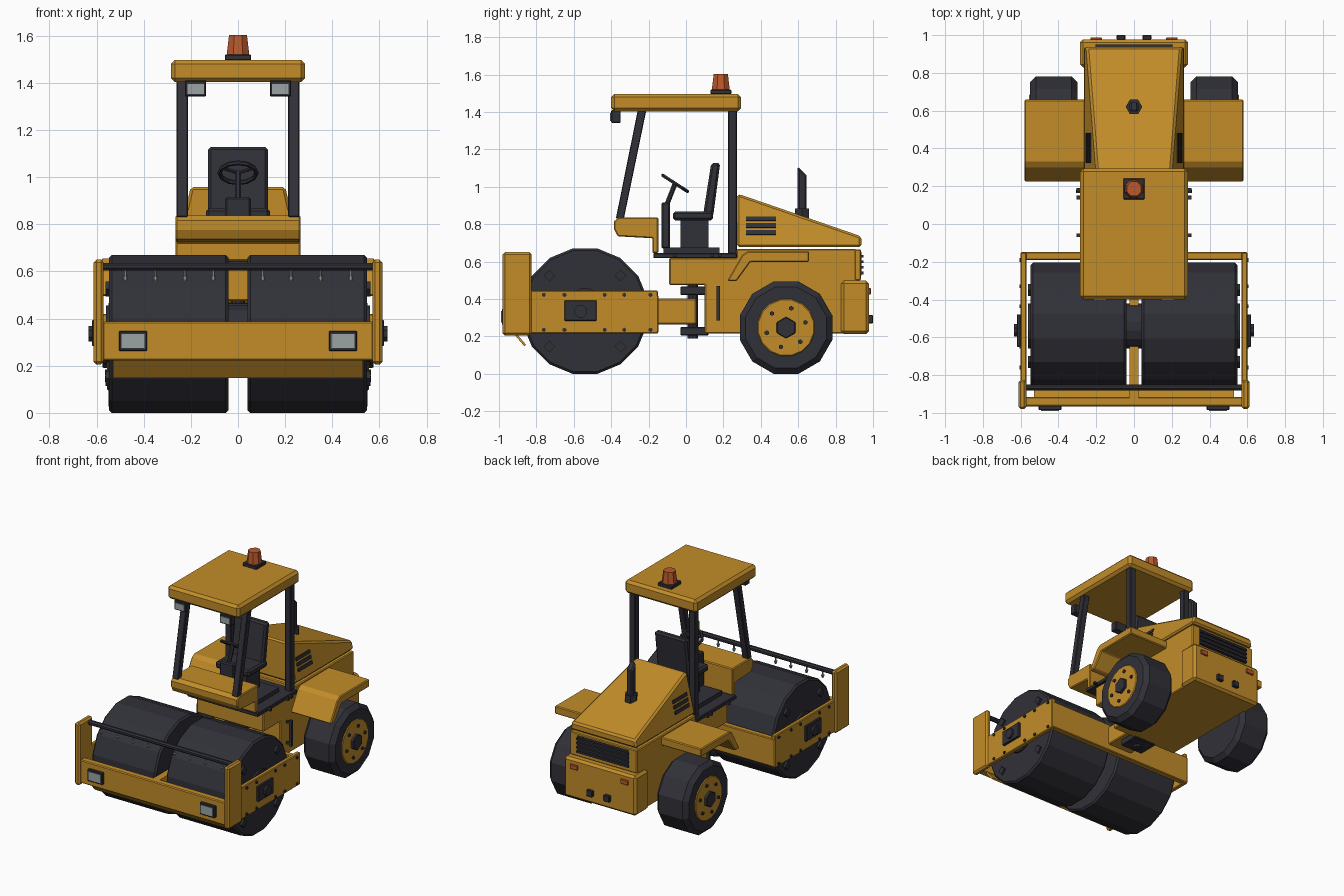
import bpy, bmesh, math
from mathutils import Matrix, Vector

if "Cube" in bpy.data.objects:
    bpy.data.objects.remove(bpy.data.objects["Cube"])


def material(name, rgb):
    m = bpy.data.materials.new(name)
    m.diffuse_color = (*rgb, 1)
    m.use_nodes = True
    m.node_tree.nodes["Principled BSDF"].inputs["Base Color"].default_value = m.diffuse_color
    return m


YELLOW = material("yellow paint", (0.54, 0.265, 0.022))
DARK = material("dark rubber and steel", (0.03, 0.03, 0.04))
GREY = material("lamp glass", (0.33, 0.37, 0.37))
ORANGE = material("orange lens", (0.50, 0.10, 0.025))


def finish(name, bm, mat, bevel=0.0):
    bmesh.ops.recalc_face_normals(bm, faces=bm.faces)
    me = bpy.data.meshes.new(name)
    bm.to_mesh(me)
    bm.free()
    me.materials.append(mat)
    ob = bpy.data.objects.new(name, me)
    bpy.context.collection.objects.link(ob)
    if bevel:
        mod = ob.modifiers.new("edge bevel", 'BEVEL')
        mod.width = bevel
        mod.segments = 1
        mod.limit_method = 'ANGLE'
        mod.angle_limit = math.radians(50)
    return ob


def box(name, x, y, z, mat, bevel=0.0, rot=None):
    """Box from ranges; rot is an optional (angle, axis) about its centre."""
    bm = bmesh.new()
    bmesh.ops.create_cube(bm, size=1)
    size = Vector((x[1] - x[0], y[1] - y[0], z[1] - z[0]))
    mid = Vector((x[1] + x[0], y[1] + y[0], z[1] + z[0])) / 2
    r = Matrix.Rotation(rot[0], 4, rot[1]) if rot else Matrix()
    bm.transform(Matrix.Translation(mid) @ r @ Matrix.Diagonal((*[abs(s) for s in size], 1)))
    return finish(name, bm, mat, bevel)


def prism(name, profile, x, mat, bevel=0.0, taper=None):
    """Extrude a (y, z) profile between two x values; taper(z) overrides half width."""
    bm = bmesh.new()
    rings = []
    for xx in x:
        s = math.copysign(1, xx)
        rings.append([bm.verts.new((s * taper(z) if taper else xx, y, z)) for y, z in profile])
    n = len(profile)
    for i in range(n):
        j = (i + 1) % n
        bm.faces.new((rings[0][i], rings[0][j], rings[1][j], rings[1][i]))
    bm.faces.new(rings[0])
    bm.faces.new(rings[1])
    return finish(name, bm, mat, bevel)


def cyl(name, a, b, r, n, mat, bevel=0.0, r2=None, flat=True):
    """Cylinder from point a to b; flat gives a flat side instead of a corner."""
    a, b = Vector(a), Vector(b)
    d = b - a
    k = 1 / math.cos(math.pi / n) if flat else 1
    bm = bmesh.new()
    bmesh.ops.create_cone(bm, cap_ends=True, segments=n, radius1=r * k,
                          radius2=(r if r2 is None else r2) * k, depth=d.length)
    spin = Matrix.Rotation(math.pi / n if flat else 0, 4, 'Z')
    if abs(d.normalized().x) > 0.99:
        turn = Matrix.Rotation(math.copysign(math.pi / 2, d.x), 4, 'Y')
    else:
        turn = d.to_track_quat('Z', 'Y').to_matrix().to_4x4()
    bm.transform(Matrix.Translation((a + b) / 2) @ turn @ spin)
    return finish(name, bm, mat, bevel)


SIDES = (1, -1)
DY, DZ = -0.54, 0.335   # drum axle
WY, WZ = 0.535, 0.247   # rear wheel axle

# Drums, drum axle, and their frame
cyl("drum_axle", (-0.56, DY, DZ), (0.56, DY, DZ), 0.12, 16, DARK)
for s in SIDES:
    cyl("drum", (s * 0.04, DY, DZ), (s * 0.547, DY, DZ), DZ, 16, DARK, 0.012)
    for dy in (-0.19, 0.19):
        for dz in (-0.19 - 0.0, 0.265):
            y, z = DY + dy, DZ + (dz if dz < 0 else 0.19)
            box("drum_lug", (s * 0.53, s * 0.562), (y - 0.022, y + 0.022), (z - 0.022, z + 0.022),
                DARK, rot=(math.pi / 4, 'X'))
    box("frame_side", (s * 0.57, s * 0.6), (-0.93, -0.15), (0.215, 0.445), YELLOW, 0.005)
    box("frame_end_plate", (s * 0.57, s * 0.612), (-0.98, -0.825), (0.205, 0.65), YELLOW, 0.012)
    box("hub_plate", (s * 0.6, s * 0.62), (-0.65, -0.478), (0.283, 0.393), DARK, 0.004)
    cyl("hub_boss", (s * 0.615, -0.563, DZ), (s * 0.635, -0.563, DZ), 0.033, 8, DARK)
    for y in (-0.76, -0.65, -0.435, -0.33, -0.19):
        for z in (0.235, 0.422):
            cyl("frame_bolt", (s * 0.597, y, z), (s * 0.607, y, z), 0.01, 6, DARK)
    # Front lamps
    box("front_lamp_frame", (s * 0.385, s * 0.505), (-0.985, -0.955), (0.263, 0.347), DARK, 0.004)
    box("front_lamp_glass", (s * 0.397, s * 0.493), (-0.99, -0.984), (0.275, 0.335), GREY)
    # Sprinkler nozzles
    for x in (0.105, 0.225, 0.35, 0.478):
        cyl("nozzle_pipe", (s * x, -0.865, 0.61), (s * x, -0.865, 0.56), 0.005, 6, GREY)
        cyl("nozzle_tip", (s * x, -0.865, 0.578), (s * x, -0.865, 0.56), 0.011, 6, GREY, r2=0.006)
box("front_beam", (-0.575, 0.575), (-0.965, -0.915), (0.222, 0.387), YELLOW, 0.006)
box("rear_beam", (-0.6, 0.6), (-0.19, -0.148), (0.22, 0.42), YELLOW, 0.005)
box("centre_bar", (-0.025, 0.025), (-0.93, -0.18), (0.345, 0.387), YELLOW)
prism("scraper", [(-0.93, 0.225), (-0.915, 0.225), (-0.855, 0.155), (-0.865, 0.148)],
      (-0.53, 0.53), YELLOW)
cyl("sprinkler_bar", (-0.575, -0.865, 0.62), (0.575, -0.865, 0.62), 0.016, 8, DARK)

# Articulated hitch
box("hitch_arm", (-0.1, 0.1), (-0.16, 0.055), (0.265, 0.402), YELLOW, 0.006)
cyl("hitch_pin", (0, 0.035, 0.19), (0, 0.035, 0.48), 0.028, 10, DARK)
for z in (0.205, 0.422):
    box("hitch_flange", (-0.09, 0.09), (-0.03, 0.12), (z, z + 0.045), DARK, 0.004)

# Rear chassis
prism("chassis", [(0.1, 0.215), (0.1, 0.475), (-0.09, 0.475), (-0.09, 0.62), (0.27, 0.62),
                  (0.27, 0.667), (0.91, 0.667), (0.91, 0.215)], (-0.265, 0.265), YELLOW, 0.006)
box("rear_bumper", (-0.285, 0.285), (0.828, 0.978), (0.212, 0.498), YELLOW, 0.016)
box("grille_surround", (-0.265, 0.265), (0.9, 0.935), (0.5, 0.665), YELLOW, 0.005)
box("grille_panel", (-0.205, 0.205), (0.93, 0.938), (0.525, 0.65), DARK)
for i in range(4):
    z = 0.532 + i * 0.03
    box("grille_slat", (-0.205, 0.205), (0.932, 0.95), (z, z + 0.014), DARK)
for s in SIDES:
    box("tail_lamp", (s * 0.17, s * 0.23), (0.975, 0.988), (0.425, 0.458), ORANGE, 0.003)
    box("tow_bracket", (s * 0.045, s * 0.092), (0.975, 1.0), (0.27, 0.315), DARK, 0.004)

# Hood with side vents and exhaust
LEAN = 0.23
hood_half = lambda z: 0.265 - (z - 0.678) * LEAN
prism("hood", [(0.272, 0.678), (0.272, 0.96), (0.3, 0.955), (0.937, 0.735), (0.937, 0.678)],
      (-1, 1), YELLOW, 0.012, hood_half)
for s in SIDES:
    for z in (0.755, 0.792, 0.829):
        x = s * hood_half(z)
        box("hood_vent", (x - 0.006, x + 0.006), (0.322, 0.482), (z - 0.012, z + 0.012), DARK,
            rot=(-s * math.atan(LEAN), 'Y'))
cyl("exhaust_flange", (0, 0.62, 0.83), (0, 0.62, 0.885), 0.038, 6, DARK)
prism("exhaust_pipe", [(0.596, 0.85), (0.596, 1.11), (0.645, 1.06), (0.645, 0.85)],
      (-0.024, 0.024), DARK, 0.01)

# Rear wheels and fenders
for s in SIDES:
    cyl("tire", (s * 0.3, WY, WZ), (s * 0.55, WY, WZ), WZ, 12, DARK, 0.03)
    cyl("wheel_rim", (s * 0.32, WY, WZ), (s * 0.556, WY, WZ), 0.152, 16, YELLOW, 0.005)
    cyl("wheel_hub", (s * 0.55, WY, WZ), (s * 0.575, WY, WZ), 0.05, 6, DARK, 0.004)
    for i in range(6):
        t = math.radians(15 + i * 60)
        y, z = WY + 0.107 * math.cos(t), WZ + 0.107 * math.sin(t)
        cyl("wheel_bolt", (s * 0.55, y, z), (s * 0.565, y, z), 0.011, 6, DARK)
    prism("fender", [(0.225, 0.505), (0.3, 0.635), (0.33, 0.655), (0.658, 0.655), (0.658, 0.598),
                     (0.345, 0.598), (0.27, 0.495), (0.225, 0.495)],
          (s * 0.26, s * 0.58), YELLOW, 0.006)
    # Grab handle
    box("grab_handle", (s * 0.29, s * 0.308), (0.163, 0.182), (0.285, 0.47), DARK)
    for z in (0.295, 0.445):
        box("handle_mount", (s * 0.26, s * 0.3), (0.165, 0.18), (z, z + 0.015), DARK)
    # Cab step tabs
    for y in (-0.06, 0.14, 0.18):
        box("step_tab", (s * 0.27, s * 0.305), (y - 0.01, y + 0.01), (0.625, 0.64), DARK)

# Cab floor, dash and posts
box("cab_floor", (-0.28, 0.28), (-0.175, 0.272), (0.618, 0.645), DARK, 0.004)
box("floor_mat", (-0.2, 0.2), (-0.12, 0.18), (0.645, 0.675), DARK)
prism("dash", [(-0.385, 0.775), (-0.365, 0.735), (-0.18, 0.725), (-0.18, 0.645), (-0.148, 0.645),
               (-0.148, 0.837), (-0.36, 0.837), (-0.385, 0.815)], (-0.265, 0.265), YELLOW, 0.006)
for s in SIDES:
    box("rear_post", (s * 0.213, s * 0.26), (0.225, 0.272), (0.63, 1.41), DARK, 0.004)
    prism("front_post", [(-0.375, 0.83), (-0.332, 0.83), (-0.212, 1.41), (-0.258, 1.41)],
          (s * 0.213, s * 0.26), DARK, 0.004)
    # Roof work lamps
    box("roof_lamp", (s * 0.135, s * 0.225), (-0.4, -0.35), (1.342, 1.41), DARK, 0.004)
    box("roof_lamp_glass", (s * 0.145, s * 0.215), (-0.406, -0.399), (1.352, 1.395), GREY)
box("roof", (-0.285, 0.285), (-0.4, 0.295), (1.403, 1.497), YELLOW, 0.018)

# Warning beacon
box("beacon_base", (-0.056, 0.056), (0.13, 0.242), (1.495, 1.52), DARK, 0.004)
cyl("beacon", (0, 0.186, 1.518), (0, 0.186, 1.602), 0.048, 8, ORANGE, r2=0.038)

# Operator seat
box("seat_base", (-0.09, 0.09), (-0.03, 0.12), (0.67, 0.825), DARK)
box("seat_cushion", (-0.135, 0.135), (-0.07, 0.145), (0.82, 0.868), DARK, 0.012)
prism("seat_back", [(0.09, 0.84), (0.145, 0.84), (0.183, 1.128), (0.135, 1.128)],
      (-0.127, 0.127), DARK, 0.012)

# Steering console, column and wheel
box("steering_console", (-0.055, 0.055), (-0.132, -0.085), (0.67, 0.915), DARK, 0.008)
wheel_mid = Vector((0, -0.058, 1.018))
cyl("steering_column", (0, -0.108, 0.89), wheel_mid, 0.013, 8, DARK)
bpy.ops.mesh.primitive_torus_add(major_segments=12, minor_segments=6, major_radius=0.078,
                                 minor_radius=0.01, location=wheel_mid,
                                 rotation=(math.radians(-33), 0, 0))
wheel = bpy.context.object
wheel.name = "steering_wheel"
wheel.data.materials.append(DARK)
tilt = Matrix.Rotation(math.radians(-33), 3, 'X')
for i in range(3):
    t = math.radians(90 + 120 * i)
    tip = wheel_mid + tilt @ Vector((0.075 * math.cos(t), 0.075 * math.sin(t), 0))
    cyl("wheel_spoke", wheel_mid, tip, 0.007, 6, DARK)
